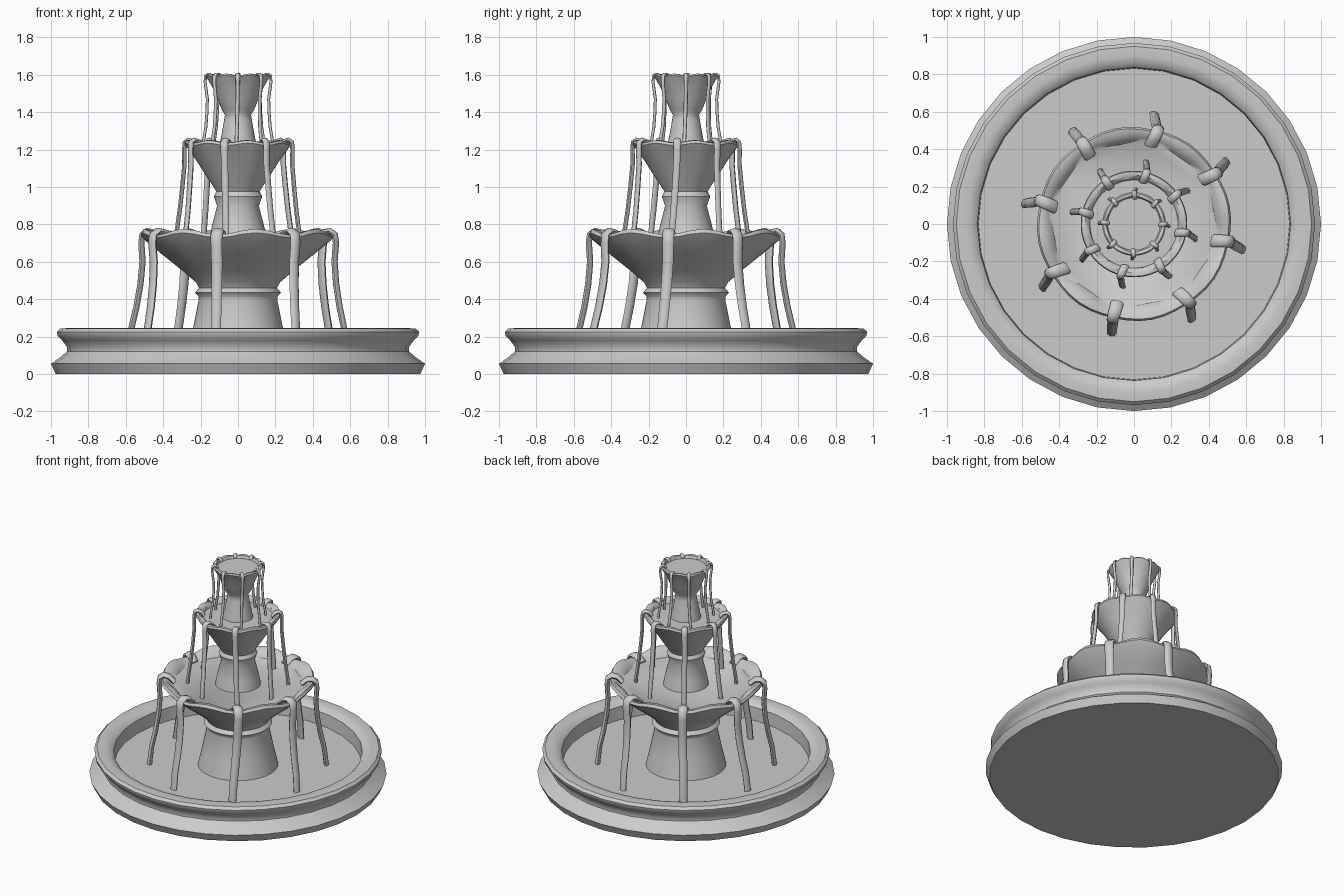
import bpy, bmesh, math, random
from mathutils import Vector

random.seed(4)


def finish(bm, name, angle=40):
    bmesh.ops.recalc_face_normals(bm, faces=bm.faces)
    me = bpy.data.meshes.new(name)
    bm.to_mesh(me)
    bm.free()
    ob = bpy.data.objects.new(name, me)
    bpy.context.collection.objects.link(ob)
    bpy.ops.object.select_all(action='DESELECT')
    ob.select_set(True)
    bpy.context.view_layer.objects.active = ob
    bpy.ops.object.shade_smooth_by_angle(angle=math.radians(angle))
    return ob


def lathe(name, profile, n, start=0.0):
    """Spin (r, z, dr, dz) points; dr, dz scallop the ring: low at the 8 spouts."""
    bm = bmesh.new()
    rings = []
    for p in profile:
        r, z, dr, dz = (tuple(p) + (0, 0))[:4]
        ring = []
        for i in range(n):
            a = start + 2 * math.pi * i / n
            w = -math.cos(8 * (a - start))
            rr = r + dr * w
            ring.append(bm.verts.new((rr * math.cos(a), rr * math.sin(a), z + dz * w)))
        rings.append(ring)
    for a, b in zip(rings, rings[1:]):
        for i in range(n):
            j = (i + 1) % n
            bm.faces.new((a[i], a[j], b[j], b[i]))
    bm.faces.new(rings[0])
    bm.faces.new(rings[-1])
    return finish(bm, name)


def streams(name, path, width, thick, start):
    """Eight flattened ribbons of water following an (r, z) path."""
    bm = bmesh.new()
    m = 8
    for k in range(8):
        a = start + k * math.pi / 4
        out = Vector((math.cos(a), math.sin(a), 0))
        side = Vector((-math.sin(a), math.cos(a), 0))
        pts = [out * r + Vector((0, 0, z)) for r, z in path]
        drift = random.uniform(-0.4, 0.4) * width
        rings = []
        for i, p in enumerate(pts):
            t = i / (len(pts) - 1)
            tan = (pts[min(i + 1, len(pts) - 1)] - pts[max(i - 1, 0)]).normalized()
            nor = tan.cross(side)
            c = p + side * drift * math.sin(t * 4)
            w = width * (1.05 - 0.25 * t) / 2
            rings.append([bm.verts.new(c + side * w * math.cos(2 * math.pi * q / m)
                                       + nor * thick / 2 * math.sin(2 * math.pi * q / m))
                          for q in range(m)])
        for u, v in zip(rings, rings[1:]):
            for i in range(m):
                j = (i + 1) % m
                bm.faces.new((u[i], u[j], v[j], v[i]))
        bm.faces.new(rings[0])
        bm.faces.new(rings[-1])
    return finish(bm, name, 60)


A = math.radians(33)    # spout angle of the two lower bowls
B = math.radians(-2)    # spout angle of the top bowl

# Ground basin with its water floor
lathe("basin", [(0.975, 0), (1.0, 0.055), (0.95, 0.09), (0.915, 0.12), (0.915, 0.145),
                (0.94, 0.18), (0.965, 0.205), (0.968, 0.225), (0.95, 0.243), (0.90, 0.246),
                (0.86, 0.238), (0.837, 0.215), (0.832, 0.12)], 32)

# Lower pedestal and bowl
lathe("lower_bowl", [(0.27, 0.12), (0.24, 0.25), (0.21, 0.40), (0.212, 0.415), (0.23, 0.435),
                     (0.208, 0.46), (0.225, 0.49), (0.30, 0.555), (0.42, 0.65),
                     (0.495, 0.715, 0, 0.006), (0.518, 0.742, 0.003, 0.013),
                     (0.508, 0.76, 0.003, 0.016), (0.48, 0.757, -0.003, 0.015),
                     (0.455, 0.735, -0.012, 0.008), (0.44, 0.72, -0.01, 0)], 48, A)

# Middle pedestal and bowl
lathe("middle_bowl", [(0.153, 0.72), (0.14, 0.79), (0.112, 0.90), (0.13, 0.95), (0.116, 0.975),
                      (0.13, 1.0), (0.165, 1.05), (0.215, 1.13), (0.265, 1.20, 0, 0.003),
                      (0.285, 1.228, 0, 0.006), (0.28, 1.242, 0, 0.007),
                      (0.26, 1.244, 0, 0.007), (0.243, 1.232, -0.004, 0.005),
                      (0.235, 1.215)], 48, A)

# Top pedestal and bowl
lathe("top_bowl", [(0.102, 1.21), (0.088, 1.28), (0.08, 1.325), (0.074, 1.36), (0.07, 1.385),
                   (0.085, 1.41), (0.112, 1.475), (0.135, 1.53), (0.16, 1.575, 0, 0.003),
                   (0.17, 1.592, 0, 0.005), (0.163, 1.6, 0, 0.006),
                   (0.148, 1.598, -0.003, 0.005), (0.14, 1.58)], 48, B)

# Falling water from each bowl
streams("lower_streams", [(0.43, 0.725), (0.465, 0.758), (0.50, 0.765), (0.527, 0.745),
                          (0.532, 0.70), (0.525, 0.60), (0.535, 0.48), (0.555, 0.36),
                          (0.58, 0.25), (0.595, 0.12)], 0.066, 0.034, A)
streams("middle_streams", [(0.23, 1.22), (0.25, 1.245), (0.275, 1.252), (0.292, 1.24),
                           (0.295, 1.20), (0.294, 1.12), (0.305, 1.0), (0.318, 0.88),
                           (0.335, 0.76), (0.338, 0.72)], 0.042, 0.024, A)
streams("top_streams", [(0.137, 1.585), (0.15, 1.602), (0.163, 1.603), (0.174, 1.595),
                        (0.176, 1.56), (0.164, 1.47), (0.166, 1.40), (0.172, 1.32),
                        (0.184, 1.25), (0.187, 1.21)], 0.024, 0.016, B)
